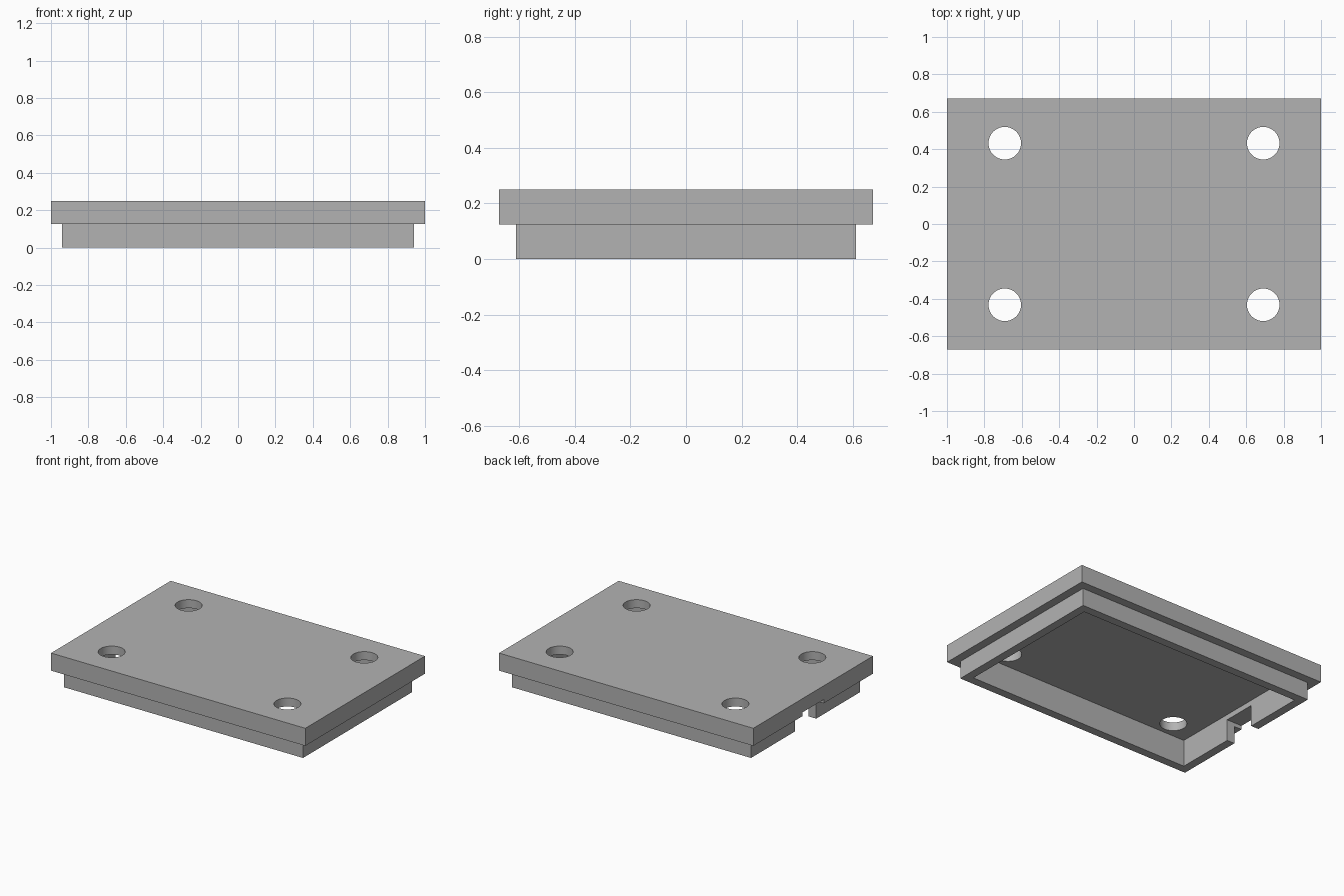
import bpy

if "Cube" in bpy.data.objects:
    bpy.data.objects.remove(bpy.data.objects["Cube"])

WALL = 0.06                      # shell thickness
W, D, H = 1.0, 0.672, 0.25       # half width, half depth, full height
LIP_Z = 0.125                    # underside of the overhanging lip

grey = bpy.data.materials.new("light_grey")
grey.diffuse_color = (0.45, 0.45, 0.45, 1)
grey.use_nodes = True
grey.node_tree.nodes["Principled BSDF"].inputs["Base Color"].default_value = grey.diffuse_color


def box(name, x0, x1, y0, y1, z0, z1):
    bpy.ops.mesh.primitive_cube_add(
        size=1, location=((x0 + x1) / 2, (y0 + y1) / 2, (z0 + z1) / 2))
    ob = bpy.context.object
    ob.name = name
    ob.scale = (x1 - x0, y1 - y0, z1 - z0)
    bpy.ops.object.transform_apply(location=True, rotation=False, scale=True)
    return ob


def combine(target, other, operation):
    """Apply a boolean and remove the helper object."""
    mod = target.modifiers.new(operation.lower(), 'BOOLEAN')
    mod.operation = operation
    mod.solver = 'EXACT'
    mod.object = other
    other.hide_render = True
    bpy.context.view_layer.objects.active = target
    bpy.ops.object.modifier_apply(modifier=mod.name)
    bpy.data.objects.remove(other)


# Top plate with the narrower rim below it
lid = box("lid", -W, W, -D, D, LIP_Z, H)
rx, ry = W - WALL, D - WALL
combine(lid, box("rim", -rx, rx, -ry, ry, 0, LIP_Z + 0.03), 'UNION')

# Hollow underside
cx, cy = rx - WALL, ry - WALL
combine(lid, box("cavity_cutter", -cx, cx, -cy, cy, -0.1, H - WALL), 'DIFFERENCE')

# Cable slot through the left wall and the bottom of the lip
combine(lid, box("slot_cutter", -W - 0.1, -cx + 0.03, -0.12, 0.12, -0.1, 0.152),
        'DIFFERENCE')

# Four round holes
for sx in (-1, 1):
    for sy in (-1, 1):
        bpy.ops.mesh.primitive_cylinder_add(
            vertices=64, radius=0.087, depth=0.3,
            location=(sx * 0.691, sy * 0.432, H))
        combine(lid, bpy.context.object, 'DIFFERENCE')

lid.data.materials.clear()
lid.data.materials.append(grey)
bpy.ops.object.select_all(action='DESELECT')
lid.select_set(True)
bpy.context.view_layer.objects.active = lid
bpy.ops.object.shade_smooth_by_angle()
